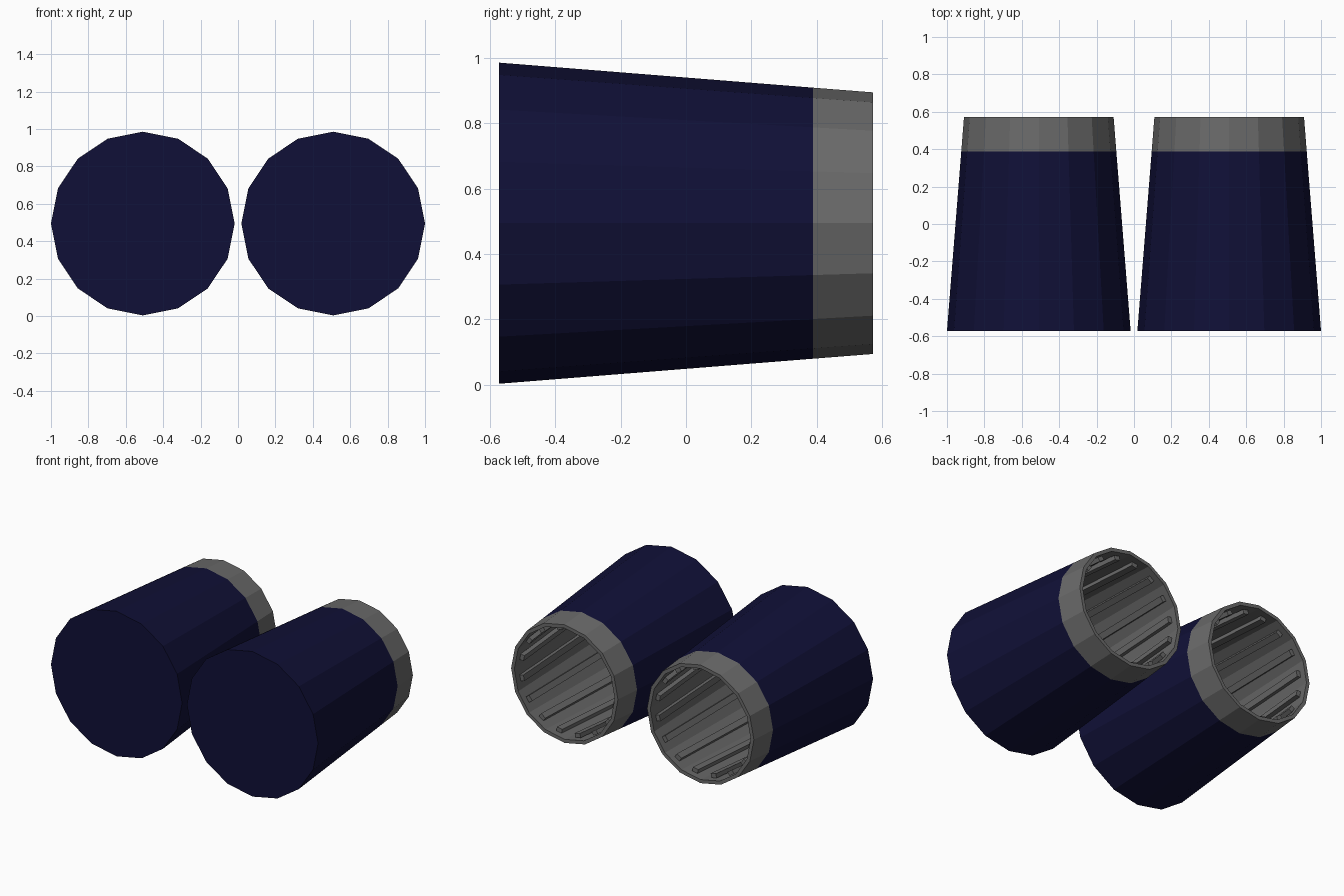
import bpy, bmesh, math
from mathutils import Matrix, Vector

if "Cube" in bpy.data.objects:
    bpy.data.objects.remove(bpy.data.objects["Cube"])

SIDES = 16
CX, CZ = 0.509, 0.4945


def material(name, rgb):
    m = bpy.data.materials.new(name)
    m.diffuse_color = (*rgb, 1)
    m.use_nodes = True
    m.node_tree.nodes["Principled BSDF"].inputs["Base Color"].default_value = m.diffuse_color
    return m


navy = material("navy", (0.0052, 0.0052, 0.038))
grey = material("grey", (0.145, 0.145, 0.145))


def finish(name, bm, x, mats):
    bmesh.ops.recalc_face_normals(bm, faces=bm.faces)
    me = bpy.data.meshes.new(name)
    bm.to_mesh(me)
    bm.free()
    for m in mats:
        me.materials.append(m)
    ob = bpy.data.objects.new(name, me)
    ob.location = (x, 0, CZ)
    bpy.context.collection.objects.link(ob)
    return ob


def shell(name, x):
    # tapered hollow drum: (y, radius, material of the strip leading to the next ring)
    profile = [(-0.572, 0.491, 0), (0.388, 0.4145, 1), (0.572, 0.400, 1),
               (0.572, 0.376, 1), (-0.55, 0.464, 1)]
    bm = bmesh.new()
    rings = []
    for y, r, _ in profile:
        rings.append([bm.verts.new((r * math.cos(a), y, r * math.sin(a)))
                      for a in (math.tau * i / SIDES for i in range(SIDES))])
    for k in range(len(rings) - 1):
        a, b = rings[k], rings[k + 1]
        for i in range(SIDES):
            j = (i + 1) % SIDES
            bm.faces.new((a[i], a[j], b[j], b[i])).material_index = profile[k][2]
    bm.faces.new(rings[0]).material_index = 0     # front cap
    bm.faces.new(rings[-1]).material_index = 1    # inner end wall
    finish(name, bm, x, (navy, grey))


def ribs(name, x):
    # long bars lining the inside wall, one per side
    bm = bmesh.new()
    w = 0.02
    for i in range(SIDES):
        turn = Matrix.Rotation(math.tau * (i + 0.5) / SIDES, 4, 'Y')
        v = []
        for y, r in ((0.53, 0.34), (-0.545, 0.424)):
            for dx, dr in ((-w, 0), (w, 0), (w, 0.028), (-w, 0.028)):
                v.append(bm.verts.new(turn @ Vector((dx, y, r + dr))))
        for f in ((0, 1, 2, 3), (4, 5, 6, 7), (0, 1, 5, 4),
                  (1, 2, 6, 5), (2, 3, 7, 6), (3, 0, 4, 7)):
            bm.faces.new([v[n] for n in f])
    finish(name, bm, x, (grey,))


for side, s in (("left", -1), ("right", 1)):
    shell(side + "_nozzle", s * CX)
    ribs(side + "_inner_ribs", s * CX)
